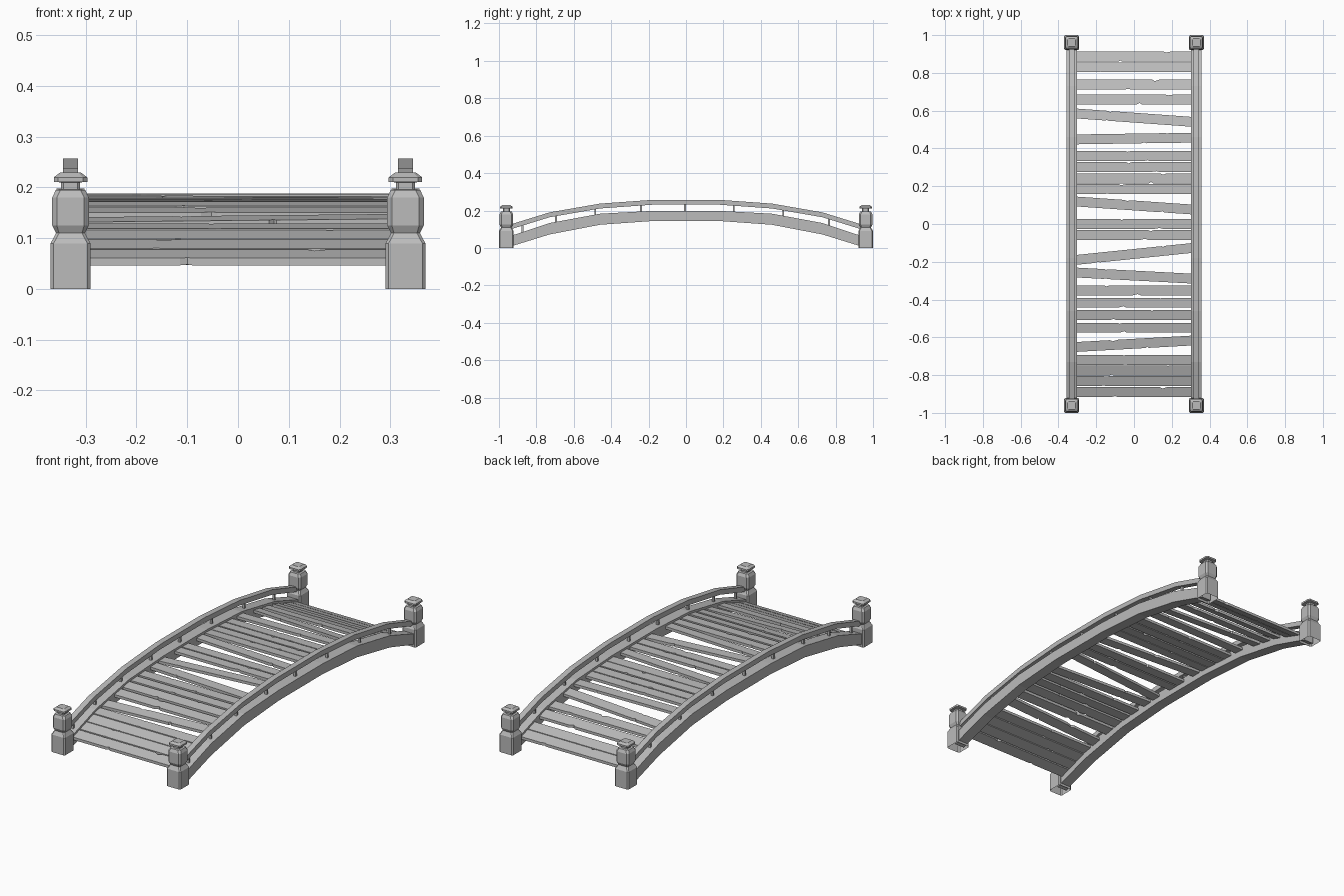
import bpy, bmesh, random
from mathutils import Vector

random.seed(7)
cube = bpy.data.objects.get("Cube")
if cube:
    bpy.data.objects.remove(cube, do_unlink=True)

stone = bpy.data.materials.new("weathered_grey")
stone.use_nodes = True
GREY = (0.5, 0.5, 0.5, 1)
stone.diffuse_color = GREY
stone.node_tree.nodes["Principled BSDF"].inputs["Base Color"].default_value = GREY

SIDE_X = 0.33
# Half arch: distance from the middle, beam bottom, beam top, rail top
ARCH = [(0.18, 0.144, 0.198, 0.257), (0.46, 0.124, 0.183, 0.237),
        (0.73, 0.072, 0.133, 0.19), (0.95, 0.004, 0.06, 0.122)]
STATIONS = [(-d, b, t, r) for d, b, t, r in reversed(ARCH)] + ARCH


def make_object(name, bm):
    bmesh.ops.recalc_face_normals(bm, faces=bm.faces)
    mesh = bpy.data.meshes.new(name)
    bm.to_mesh(mesh)
    bm.free()
    mesh.materials.append(stone)
    obj = bpy.data.objects.new(name, mesh)
    bpy.context.collection.objects.link(obj)
    return obj


def loft(name, rings, cap_start=True):
    """Bridge equal rings of points and close the ends."""
    bm = bmesh.new()
    loops = [[bm.verts.new(p) for p in ring] for ring in rings]
    n = len(loops[0])
    for a, b in zip(loops, loops[1:]):
        for i in range(n):
            j = (i + 1) % n
            bm.faces.new((a[i], a[j], b[j], b[i]))
    bm.faces.new(loops[-1])
    if cap_start:
        bm.faces.new(loops[0][::-1])
    return make_object(name, bm)


def height(y, column):
    """Interpolated arch height and slope at y."""
    for a, b in zip(STATIONS, STATIONS[1:]):
        if y <= b[0]:
            break
    slope = (b[column] - a[column]) / (b[0] - a[0])
    return a[column] + slope * (y - a[0]), slope


def arch_bar(name, x, half_width, levels):
    """Bar of rectangular section following the arch."""
    rings = [[(x - half_width, y, lo), (x + half_width, y, lo),
              (x + half_width, y, hi), (x - half_width, y, hi)]
             for y, lo, hi in levels]
    return loft(name, rings)


# Post profile: half width, chamfer, height
POST = [(0.0395, 0.006, 0), (0.0395, 0.006, 0.09), (0.036, 0.006, 0.096),
        (0.0285, 0.006, 0.11), (0.036, 0.009, 0.125), (0.036, 0.009, 0.18),
        (0.029, 0.009, 0.195), (0.0185, 0.005, 0.196), (0.0185, 0.005, 0.21),
        (0.033, 0.008, 0.211), (0.033, 0.008, 0.22), (0.021, 0.005, 0.229)]


def post(name, cx, cy):
    rings = []
    for h, c, z in POST:
        k = h - c
        rings.append([(cx + x, cy + y, z) for x, y in
                      ((k, -h), (h, -k), (h, k), (k, h),
                       (-k, h), (-h, k), (-h, -k), (-k, -h))])
    loft(name, rings, cap_start=False)


BALUSTERS = [-0.875, -0.695, -0.485, -0.24, -0.005, 0.255, 0.52, 0.765]

for side, sx in (("left", SIDE_X), ("right", -SIDE_X)):
    arch_bar(side + "_beam", sx, 0.028, [(y, b, t) for y, b, t, r in STATIONS])
    arch_bar(side + "_rail", sx, 0.015,
             [(y, r - 0.026, r) for y, b, t, r in STATIONS])
    for i, y in enumerate(BALUSTERS):
        arch_bar(f"{side}_baluster_{i + 1}", sx, 0.006,
                 [(v, height(v, 2)[0] - 0.01, height(v, 3)[0] - 0.016)
                  for v in (y - 0.005, y + 0.005)])
    for end, sy in (("front", -1), ("back", 1)):
        post(f"{side}_{end}_post", sx, sy * 0.9605)


# Planks: centre y at the right end and at the left end
PLANKS = [(0.886, 0.886), (0.83, 0.83), (0.738, 0.738), (0.659, 0.659),
          (0.585, 0.541), (0.448, 0.457), (0.36, 0.36), (0.302, 0.302),
          (0.241, 0.241), (0.185, 0.185), (0.119, 0.077), (0, 0),
          (-0.059, -0.059), (-0.19, -0.127), (-0.257, -0.289),
          (-0.352, -0.352), (-0.417, -0.417), (-0.482, -0.482),
          (-0.549, -0.549), (-0.651, -0.617), (-0.72, -0.72),
          (-0.775, -0.775), (-0.831, -0.831), (-0.889, -0.889)]


def plank(name, y0, y1):
    half_x, half_y, thick = 0.306, 0.026, 0.014
    centre = (y0 + y1) / 2
    top, slope = height(centre, 2)
    # Outline with a small chipped notch on each long edge
    outline = []
    for s in (-1, 1):
        nx = random.uniform(-0.2, 0.2)
        w, d = random.uniform(0.008, 0.03), random.uniform(0.002, 0.008)
        edge = [(-half_x, 0), (nx - w, 0), (nx, d), (nx + w * 0.6, 0), (half_x, 0)]
        outline += [(-s * x, s * (half_y - cut)) for x, cut in edge]
    rings = []
    for drop in (0.011 + thick, 0.011):
        ring = []
        for x, dy in outline:
            off = dy + (y1 - y0) * x / (2 * half_x)
            ring.append(Vector((x, centre + off, top - drop + slope * off)))
        rings.append(ring)
    loft(name, rings)


for i, (a, b) in enumerate(PLANKS):
    plank(f"deck_plank_{i + 1}", a, b)
